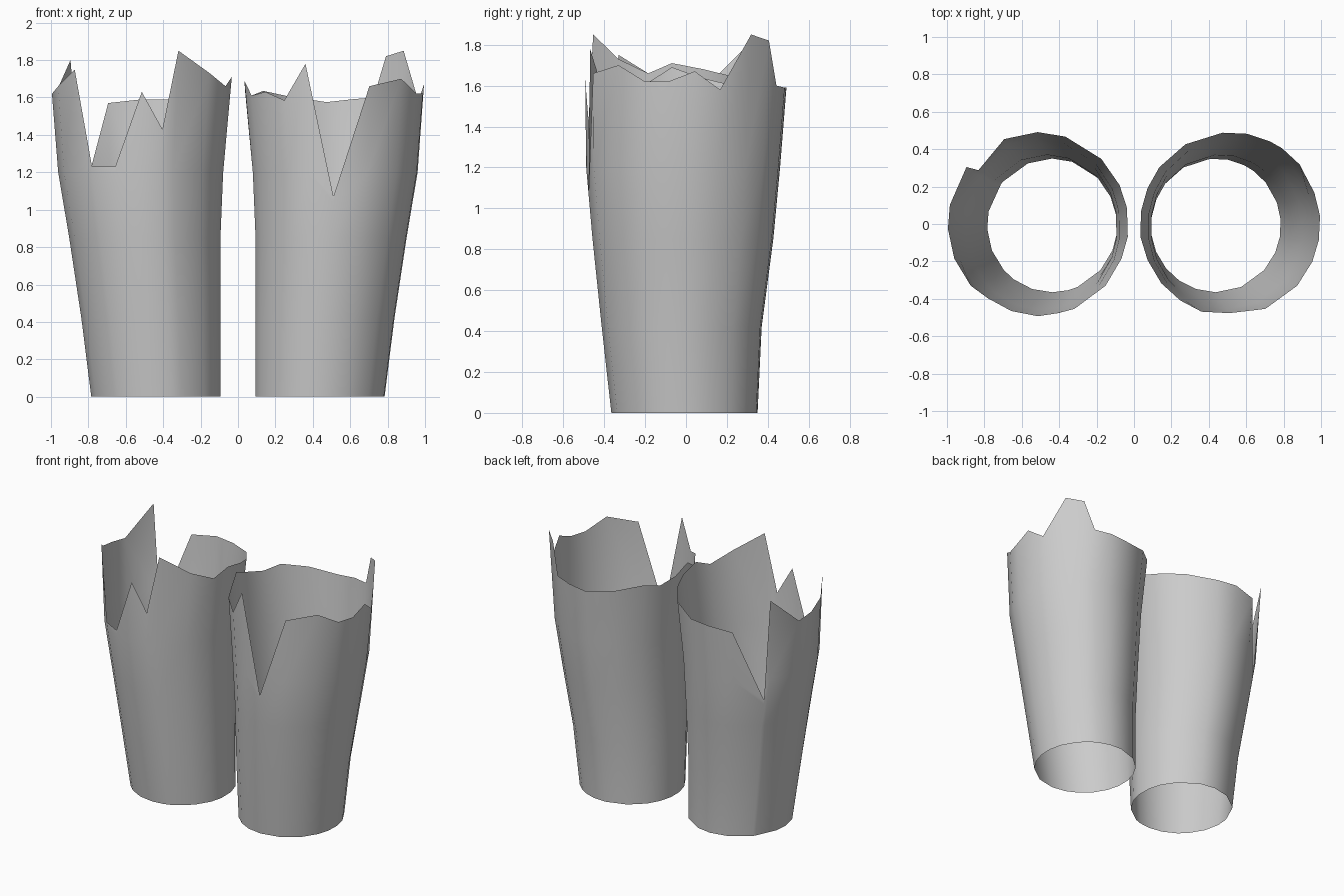
import bpy, bmesh, math

if "Cube" in bpy.data.objects:
    bpy.data.objects.remove(bpy.data.objects["Cube"])

grey = bpy.data.materials.new("plain grey")
grey.diffuse_color = (0.6, 0.6, 0.6, 1)
grey.use_nodes = True
grey.node_tree.nodes["Principled BSDF"].inputs["Base Color"].default_value = grey.diffuse_color

# Tube profile: z, outer |x|, inner |x|, front y, back y
PROFILE = [(0, .785, .09, -.365, .35), (.42, .838, .09, -.412, .37),
           (.85, .903, .09, -.457, .427), (1.2, .962, .075, -.488, .46),
           (1.6, .995, .035, -.493, .492), (1.85, 1.0, .02, -.493, .495)]
LEVELS = (0, .42, .85, 1.2)

# Torn rims: (angle in degrees from +x, height)
LEFT_RIM = [(10, 1.68), (25, 1.65), (45, 1.62), (72, 1.59), (90, 1.59), (112, 1.57),
            (139, 1.05), (142, 1.80), (168, 1.60), (183, 1.62), (202, 1.66),
            (222, 1.75), (234, 1.23), (252, 1.23), (270, 1.63), (284, 1.43),
            (293, 1.85), (318, 1.73), (338, 1.66), (352, 1.71)]
RIGHT_RIM = [(5, 1.67), (20, 1.58), (40, 1.85), (55, 1.82), (64, 1.60), (79, 1.59),
             (95, 1.575), (120, 1.605), (142, 1.635), (157, 1.61), (172, 1.64),
             (188, 1.69), (203, 1.61), (220, 1.63), (236, 1.585), (252, 1.78),
             (270, 1.07), (293, 1.66), (318, 1.70), (336, 1.62), (350, 1.62)]


def section(z):
    for a, b in zip(PROFILE, PROFILE[1:]):
        if z <= b[0]:
            t = (z - a[0]) / (b[0] - a[0])
            return [p + (q - p) * t for p, q in zip(a[1:], b[1:])]
    return PROFILE[-1][1:]


def point(side, angle, z):
    outer, inner, front, back = section(z)
    a = math.radians(angle)
    x = side * (outer + inner) / 2 + (outer - inner) / 2 * math.cos(a)
    y = (front + back) / 2 + (back - front) / 2 * math.sin(a)
    return x, y, z


def torn_tube(name, side, rim):
    bm = bmesh.new()
    columns = []
    for angle, top in rim:
        # lower rings stay beneath the deep tears
        heights = [min(z, top - .12 + .03 * i) for i, z in enumerate(LEVELS)] + [top]
        columns.append([bm.verts.new(point(side, angle, z)) for z in heights])
    for a, b in zip(columns, columns[1:] + columns[:1]):
        for i in range(len(LEVELS)):
            bm.faces.new((a[i], b[i], b[i + 1], a[i + 1]))
    mesh = bpy.data.meshes.new(name)
    bm.to_mesh(mesh)
    bm.free()
    mesh.materials.append(grey)
    mesh.shade_smooth()
    bpy.context.collection.objects.link(bpy.data.objects.new(name, mesh))


torn_tube("left_torn_leg", -1, LEFT_RIM)
torn_tube("right_torn_leg", 1, RIGHT_RIM)
